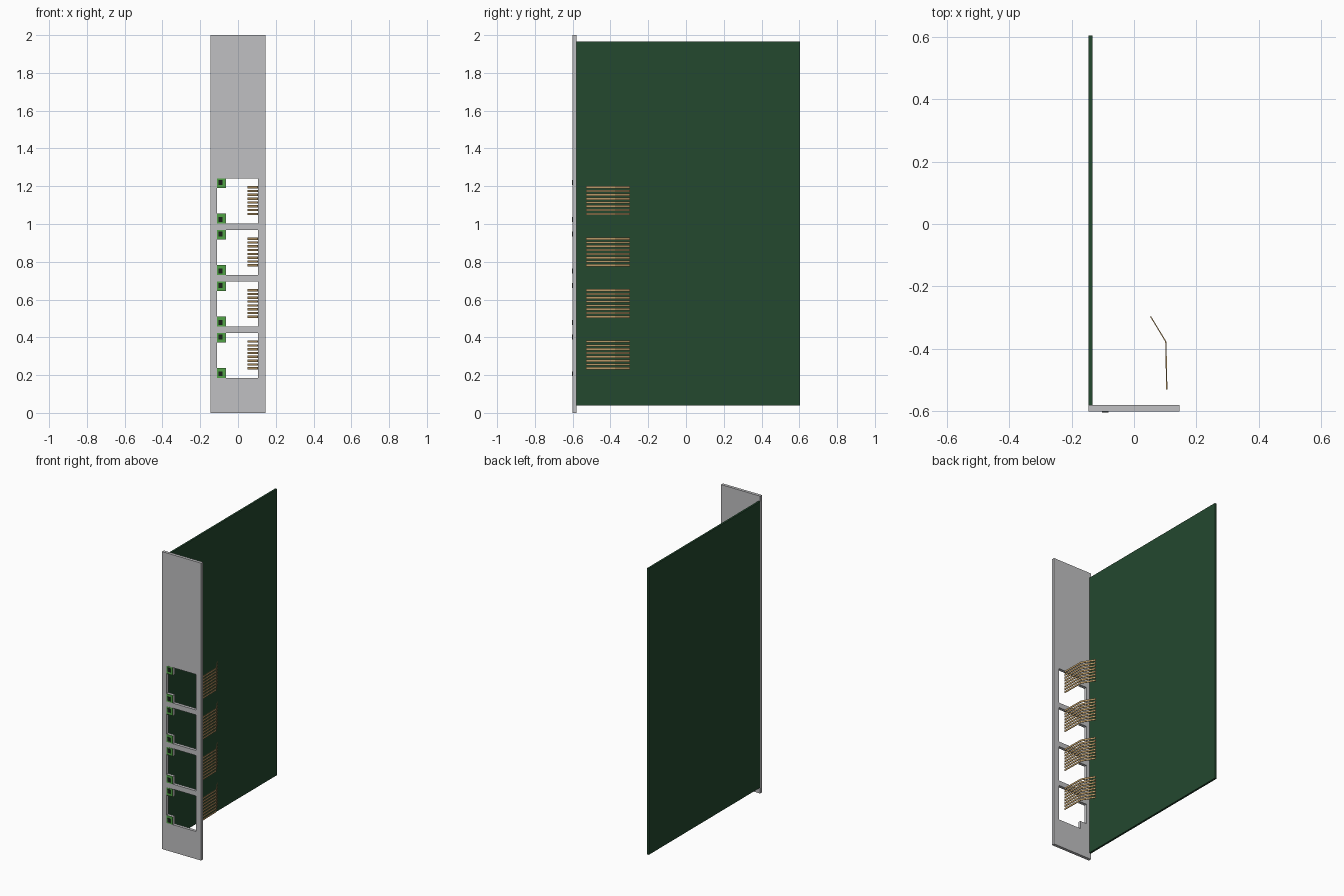
import bpy, bmesh
from mathutils import Vector

cube = bpy.data.objects.get("Cube")
if cube:
    bpy.data.objects.remove(cube, do_unlink=True)


def material(name, r, g, b):
    m = bpy.data.materials.new(name)
    m.use_nodes = True
    m.diffuse_color = (r, g, b, 1)
    bsdf = m.node_tree.nodes["Principled BSDF"]
    bsdf.inputs["Base Color"].default_value = (r, g, b, 1)
    return m


GREY = material("panel grey", 0.53, 0.53, 0.54)
BOARD = material("board green", 0.017, 0.065, 0.028)
GOLD = material("contact gold", 0.50, 0.33, 0.14)
LIGHT = material("indicator green", 0.08, 0.36, 0.06)
DARK = material("indicator dark", 0.01, 0.015, 0.01)


def finish(name, bm, mat):
    bmesh.ops.recalc_face_normals(bm, faces=bm.faces)
    mesh = bpy.data.meshes.new(name)
    bm.to_mesh(mesh)
    bm.free()
    mesh.materials.append(mat)
    obj = bpy.data.objects.new(name, mesh)
    bpy.context.collection.objects.link(obj)
    return obj


def box(name, lo, hi, mat):
    lo, hi = Vector(lo), Vector(hi)
    bm = bmesh.new()
    bmesh.ops.create_cube(bm, size=1)
    for v in bm.verts:
        v.co = (lo + hi) / 2 + v.co * (hi - lo)
    return finish(name, bm, mat)


FRONT, BACK, HALF = -0.6, -0.58, 0.146
PITCH, HEIGHT, TAB = 0.2725, 0.239, 0.052
LEFT, TAB_EDGE, RIGHT = -0.111, -0.063, 0.106
bottoms = [0.185 + i * PITCH for i in range(4)]

# Front panel: a sheet of cells with the port openings left out, then thickened
xs = [-HALF, LEFT, TAB_EDGE, RIGHT, HALF]
zs = [0]
for b in bottoms:
    zs += [b, b + TAB, b + HEIGHT - TAB, b + HEIGHT]
zs.append(2)
bm = bmesh.new()
grid = [[bm.verts.new((x, BACK, z)) for x in xs] for z in zs]
for r in range(len(zs) - 1):
    part = r % 4  # 0 solid bar, 1 and 3 tab rows, 2 middle of an opening
    for c in range(len(xs) - 1):
        opening = (c == 2 and part != 0) or (c == 1 and part == 2)
        if not opening:
            bm.faces.new((grid[r][c], grid[r][c + 1],
                          grid[r + 1][c + 1], grid[r + 1][c]))
solid = bmesh.ops.extrude_face_region(bm, geom=bm.faces[:])
for v in solid["geom"]:
    if isinstance(v, bmesh.types.BMVert):
        v.co.y = FRONT
# the first sheet stays as the back of the panel
finish("front_panel", bm, GREY)

# Circuit board
box("circuit_board", (-HALF, BACK, 0.04), (-0.133, 0.604, 1.965), BOARD)


# Bent spring contact: a flat path given thickness in x and height in z
def contact(name, z):
    path = [(0.053, -0.296), (0.102, -0.377), (0.105, -0.53)]
    bm = bmesh.new()
    rows = [[bm.verts.new((x + dx, y, z + dz)) for dx, dz in
             ((-0.002, -0.006), (0.002, -0.006), (0.002, 0.006), (-0.002, 0.006))]
            for x, y in path]
    for a, b in zip(rows, rows[1:]):
        for i in range(4):
            j = (i + 1) % 4
            bm.faces.new((a[i], a[j], b[j], b[i]))
    bm.faces.new(rows[0])
    bm.faces.new(rows[-1])
    finish(name, bm, GOLD)


for n, b in enumerate(bottoms, 1):
    # Eight contacts behind each port
    for k in range(8):
        contact(f"port_{n}_contact_{k + 1}", b + 0.051 + k * 0.0202)
    # Indicator lights in the two corners of each port
    for side, z in (("lower", b + TAB / 2), ("upper", b + HEIGHT - TAB / 2)):
        box(f"port_{n}_{side}_indicator", (LEFT, FRONT - 0.001, z - TAB / 2),
            (TAB_EDGE - 0.002, FRONT, z + TAB / 2), LIGHT)
        zc = z + (0.004 if side == "upper" else -0.004)
        box(f"port_{n}_{side}_lens", (-0.102, FRONT - 0.004, zc - 0.013),
            (-0.082, FRONT, zc + 0.013), DARK)
